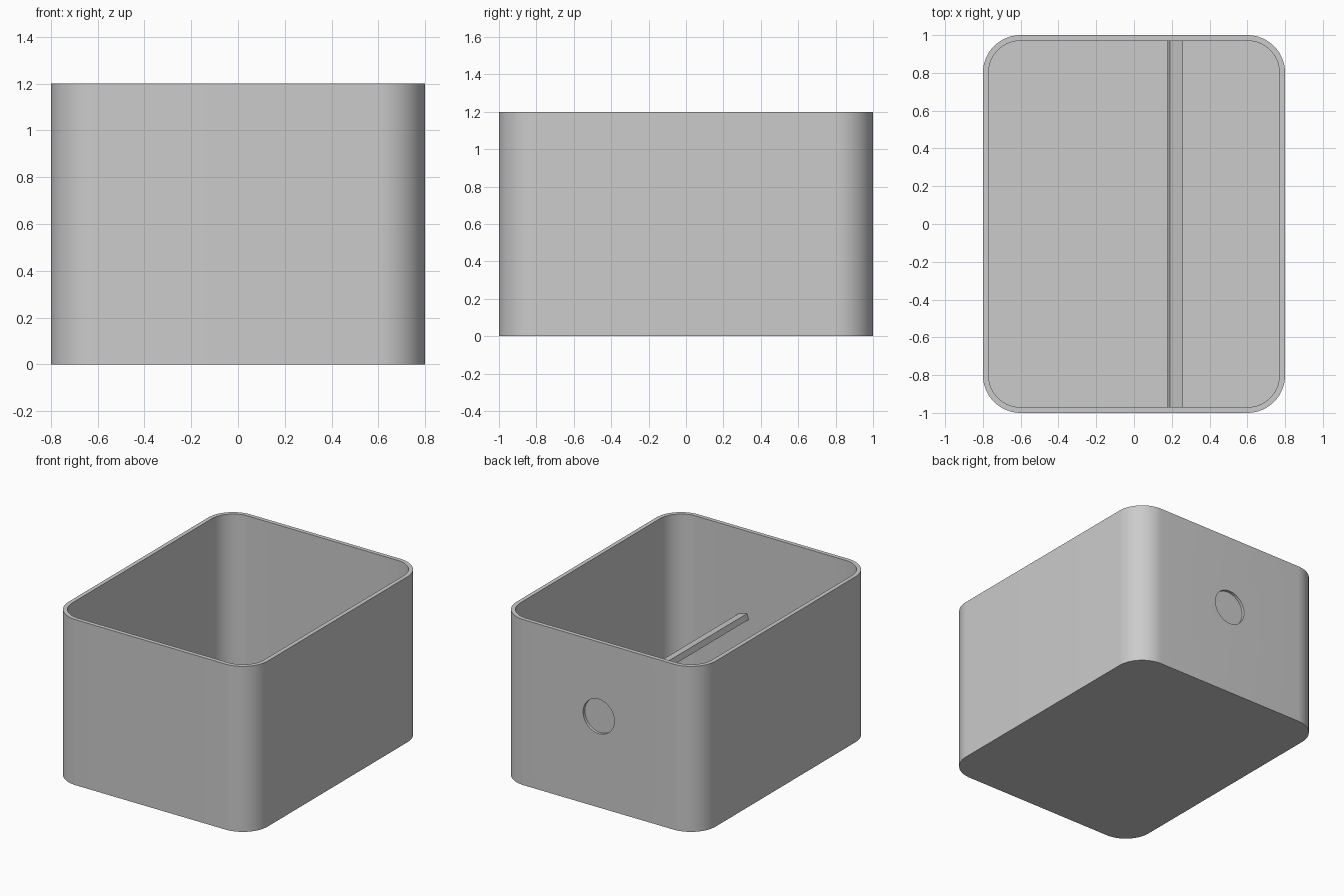
import bpy, bmesh, math

cube = bpy.data.objects.get("Cube")
if cube:
    bpy.data.objects.remove(cube, do_unlink=True)

WIDTH, DEPTH, HEIGHT = 1.6, 2.0, 1.2
RADIUS, WALL, FLOOR = 0.2, 0.03, 0.03
STEPS = 16

grey = bpy.data.materials.new("light grey")
grey.use_nodes = True
colour = (0.6, 0.6, 0.6, 1)
grey.diffuse_color = colour
grey.node_tree.nodes["Principled BSDF"].inputs["Base Color"].default_value = colour


def finish(bm, name):
    bmesh.ops.recalc_face_normals(bm, faces=bm.faces[:])
    mesh = bpy.data.meshes.new(name)
    bm.to_mesh(mesh)
    bm.free()
    mesh.materials.append(grey)
    obj = bpy.data.objects.new(name, mesh)
    bpy.context.collection.objects.link(obj)
    return obj


def select_only(obj):
    bpy.ops.object.select_all(action="DESELECT")
    obj.select_set(True)
    bpy.context.view_layer.objects.active = obj


def rounded_ring(bm, inset, z):
    """Rounded rectangle of vertices, shrunk by inset."""
    cx, cy, r = WIDTH / 2 - RADIUS, DEPTH / 2 - RADIUS, RADIUS - inset
    ring = []
    for corner, (sx, sy) in enumerate(((1, 1), (-1, 1), (-1, -1), (1, -1))):
        for i in range(STEPS + 1):
            a = (corner + i / STEPS) * math.pi / 2
            ring.append(bm.verts.new((sx * cx + r * math.cos(a),
                                      sy * cy + r * math.sin(a), z)))
    return ring


# Open box: outer wall, rim, inner wall and floor
bm = bmesh.new()
rings = [rounded_ring(bm, inset, z) for inset, z in
         ((0, 0), (0, HEIGHT), (WALL, HEIGHT), (WALL, FLOOR))]
for lower, upper in zip(rings, rings[1:]):
    for i in range(len(lower)):
        j = (i + 1) % len(lower)
        bm.faces.new((lower[i], lower[j], upper[j], upper[i]))
bm.faces.new(rings[0])
bm.faces.new(rings[-1])
box = finish(bm, "box")

# Shallow round recess in the back wall
bpy.ops.mesh.primitive_cylinder_add(vertices=48, radius=0.125, depth=0.1,
                                    location=(0, DEPTH / 2 + 0.03, 0.66),
                                    rotation=(math.pi / 2, 0, 0))
cutter = bpy.context.object
cutter.name = "recess_cutter"
cutter.hide_render = True
cutter.data.materials.append(grey)
cut = box.modifiers.new("recess", "BOOLEAN")
cut.operation = "DIFFERENCE"
cut.solver = "EXACT"
cut.object = cutter
select_only(box)
bpy.ops.object.modifier_apply(modifier=cut.name)
bpy.data.objects.remove(cutter, do_unlink=True)
select_only(box)
bpy.ops.object.shade_smooth_by_angle(angle=math.radians(30))

# Tilted crossbar spanning the inside from front to back
bm = bmesh.new()
bmesh.ops.create_cube(bm, size=1)
bmesh.ops.scale(bm, vec=(0.072, DEPTH - 2 * WALL + 0.01, 0.043), verts=bm.verts[:])
crossbar = finish(bm, "crossbar")
crossbar.location = (0.218, 0, 0.572)
crossbar.rotation_euler.y = math.radians(16)
